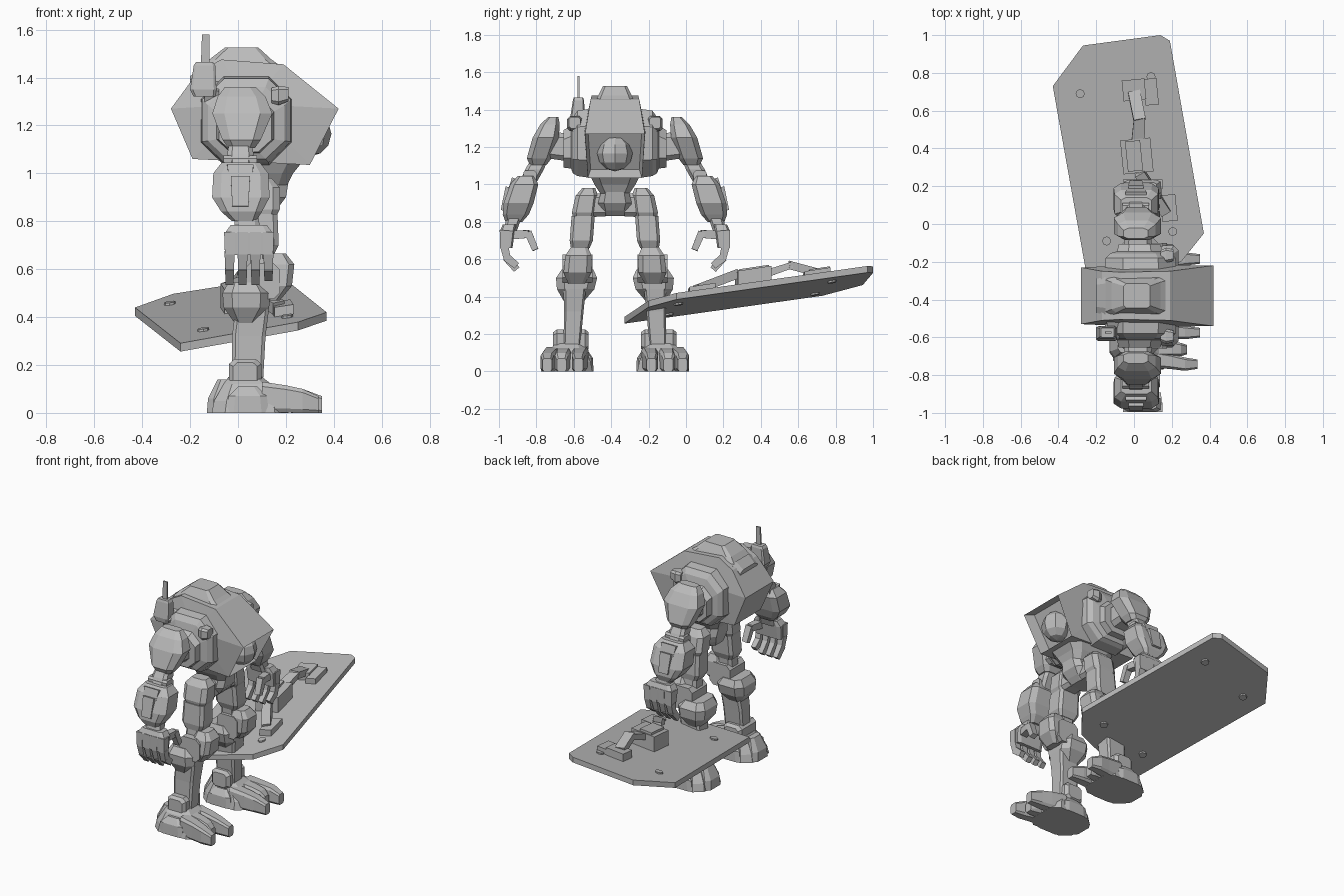
import bpy, bmesh, math
from mathutils import Vector

Y0 = -0.38  # mid-plane of the walker
mat = bpy.data.materials.new("plain grey")
mat.diffuse_color = (0.5, 0.5, 0.5, 1)


def finish(name, bm):
    bmesh.ops.recalc_face_normals(bm, faces=bm.faces)
    me = bpy.data.meshes.new(name)
    bm.to_mesh(me)
    bm.free()
    me.materials.append(mat)
    ob = bpy.data.objects.new(name, me)
    bpy.context.collection.objects.link(ob)
    return ob


def ring(axis, c, a, b, k):
    """Chamfered rectangle around c, across the given axis."""
    p, q = a * (1 - k), b * (1 - k)
    out = []
    for u, v in ((a, -q), (a, q), (p, b), (-p, b), (-a, q), (-a, -q), (-p, -b), (p, -b)):
        d = {'z': (u, v, 0), 'y': (u, 0, v), 'x': (0, u, v)}[axis]
        out.append(Vector(c) + Vector(d))
    return out


def loft(name, secs, axis='z', k=0.35, sides=(1, -1)):
    """Sections (x, y, z, half_a, half_b) joined; y measured from the mid-plane."""
    for s in sides:
        bm = bmesh.new()
        rows = []
        for x, y, z, a, b in secs:
            rows.append([bm.verts.new((p.x, p.y * s + Y0, p.z)) for p in ring(axis, (x, y, z), a, b, k)])
        for r, t in zip(rows, rows[1:]):
            for i in range(8):
                j = (i + 1) % 8
                bm.faces.new((r[i], r[j], t[j], t[i]))
        bm.faces.new(rows[0])
        bm.faces.new(rows[-1])
        finish(name + ("" if len(sides) == 1 else "_left" if s > 0 else "_right"), bm)


def bar(name, p, q, w, h, sides=(1, -1), y0=Y0, taper=0.85):
    """Box beam from p to q."""
    for s in sides:
        a, b = (Vector((v[0], v[1] * s + y0, v[2])) for v in (p, q))
        d = (b - a).normalized()
        u = d.cross(Vector((1, 0, 0)))
        u = u.normalized() if u.length > 0.1 else Vector((0, 1, 0))
        n = d.cross(u)
        bm = bmesh.new()
        for c, t in ((a, 1), (b, taper)):
            for i, j in ((1, 1), (1, -1), (-1, 1), (-1, -1)):
                bm.verts.new(c + n * (w * i * t) + u * (h * j * t))
        bmesh.ops.convex_hull(bm, input=bm.verts)
        bmesh.ops.dissolve_limit(bm, angle_limit=0.02, verts=bm.verts, edges=bm.edges)
        finish(name + ("" if len(sides) == 1 else "_left" if s > 0 else "_right"), bm)


# ---- torso shell with recessed cockpit opening
bm = bmesh.new()
for x, z, w in ((-.28, 1.27, .15), (-.19, 1.06, .14), (.30, 1.035, .145), (.42, 1.27, .16),
                (.19, 1.455, .13), (-.07, 1.475, .125), (-.17, 1.42, .13), (.05, 1.29, .165)):
    for s in (1, -1):
        bm.verts.new((x, Y0 + w * s, z))
bmesh.ops.convex_hull(bm, input=bm.verts)
bmesh.ops.dissolve_limit(bm, angle_limit=0.03, verts=bm.verts, edges=bm.edges)
bmesh.ops.recalc_face_normals(bm, faces=bm.faces)
bm.normal_update()
nose = max(bm.faces, key=lambda f: f.normal.x - f.normal.z * 0.5)
bmesh.ops.inset_region(bm, faces=[nose], thickness=0.022)
n = nose.normal.copy()
for v in nose.verts:
    v.co -= n * 0.07
finish("torso_shell", bm)

# cockpit canopy
bm = bmesh.new()
bmesh.ops.create_uvsphere(bm, u_segments=8, v_segments=6, radius=0.095)
bmesh.ops.translate(bm, verts=bm.verts, vec=(.295, Y0, 1.165))
finish("cockpit_canopy", bm)

# top hatch, belly and pelvis
loft("top_hatch", [(.02, 0, 1.44, .17, .105), (.01, 0, 1.475, .13, .09), (.015, 0, 1.525, .07, .065)], k=.2, sides=(1,))
loft("back_plate", [(-.15, 0, 1.40, .1, .05), (-.2, 0, 1.36, .09, .045)], axis='x', sides=(1,))
loft("waist", [(.10, 0, 1.05, .17, .135), (.10, 0, 1.0, .13, .11), (.10, 0, .94, .10, .07)], sides=(1,))
loft("pelvis", [(.10, 0, .96, .11, .075), (.10, 0, .90, .10, .09), (.09, 0, .86, .08, .075), (.08, 0, .83, .06, .06)], sides=(1,))

# sensor box and antenna on the right shoulder
loft("sensor_box", [(-.14, -.2, 1.32, .045, .035), (-.145, -.2, 1.35, .055, .04), (-.14, -.195, 1.45, .045, .03),
                    (-.14, -.195, 1.465, .035, .025)], k=.2, sides=(1,))
bar("antenna", (-.137, -.195, 1.45), (-.135, -.195, 1.58), .018, .006, sides=(1,))
bar("sensor_mount", (-.11, -.12, 1.36), (-.11, -.22, 1.32), .035, .03, sides=(1,))

# shoulder joints and small lamps
loft("shoulder_collar", [(.035, .13, 1.22, .19, .185), (.035, .2, 1.22, .185, .175), (.035, .225, 1.21, .16, .15),
                         (.03, .235, 1.2, .12, .115), (.03, .275, 1.19, .11, .1)], axis='y', k=.5)
loft("shoulder_axle", [(.02, .26, 1.2, .075, .075), (.02, .36, 1.21, .07, .07)], axis='y')
loft("lamp", [(.14, .21, 1.325, .03, .032), (.17, .215, 1.325, .04, .04), (.21, .215, 1.33, .03, .03)], axis='x')
bar("lamp_bracket", (.16, .15, 1.28), (.17, .21, 1.32), .02, .02)

# arms
loft("shoulder_armour", [(.01, .33, 1.36, .065, .028), (.015, .347, 1.32, .1, .052), (.018, .37, 1.25, .125, .07),
                         (.015, .405, 1.14, .08, .066), (.015, .41, 1.105, .055, .045)], k=.4)
loft("upper_arm", [(.01, .40, 1.14, .045, .045), (.01, .43, 1.08, .055, .05), (.01, .47, 1.0, .045, .045)])
loft("elbow", [(-.06, .455, 1.04, .035, .035), (.08, .455, 1.04, .035, .035)], axis='x')
loft("forearm", [(.012, .475, 1.045, .08, .045), (.012, .485, 1.0, .115, .075), (.012, .515, .9, .12, .08),
                 (.015, .53, .84, .085, .07), (.025, .54, .80, .05, .045)], k=.3)
bar("forearm_panel", (.01, .565, .985), (.01, .594, .86), .04, .02)
bar("elbow_guard", (.01, .53, 1.03), (.01, .555, .96), .055, .022)
loft("wrist", [(.035, .54, .82, .05, .04), (.04, .56, .75, .055, .035)])
loft("palm", [(.045, .565, .785, .075, .035), (.045, .575, .75, .1, .04), (.045, .58, .66, .095, .032)], k=.25)
for i in range(4):
    x = -.035 + .054 * i
    low = .02 if i == 3 else 0
    bar(f"knuckle_{i+1}", (x, .59, .755), (x, .592, .66), .023, .026)
    bar(f"finger_{i+1}", (x, .592, .67), (x, .575, .6), .021, .022)
    bar(f"fingertip_{i+1}", (x, .58, .61), (x, .525, .545 + low), .019, .022)
bar("thumb_base", (.1, .56, .73), (.115, .46, .735), .025, .024)
bar("thumb_tip", (.115, .465, .745), (.12, .425, .65), .022, .02)

# legs
loft("hip_axle", [(.1, .05, .89, .06, .06), (.1, .14, .89, .065, .065)], axis='y')
loft("upper_thigh", [(.09, .14, .98, .05, .035), (.09, .15, .94, .085, .06), (.09, .165, .85, .085, .065), (.09, .17, .80, .06, .05)])
loft("lower_thigh", [(.09, .17, .83, .075, .062), (.09, .18, .70, .08, .062), (.09, .185, .66, .06, .05)], k=.25)
loft("knee_link", [(.09, .18, .72, .05, .045), (.08, .2, .48, .055, .05)])
loft("knee_joint", [(.1, .12, .55, .075, .075), (.1, .28, .55, .075, .075)], axis='y')
loft("kneecap", [(.16, .19, .665, .04, .045), (.17, .195, .62, .065, .07), (.16, .2, .53, .065, .075), (.13, .205, .47, .045, .045)])
loft("calf_armour", [(.03, .2, .545, .07, .085), (.035, .205, .5, .1, .11), (.035, .21, .44, .095, .1),
                     (.03, .22, .37, .04, .05)], k=.4)
loft("shin", [(.06, .215, .44, .07, .06), (.045, .22, .32, .07, .052), (.04, .23, .14, .065, .045)], k=.2)
loft("ankle", [(.03, .14, .165, .05, .045), (.03, .16, .165, .068, .06), (.03, .31, .165, .068, .06), (.03, .33, .165, .05, .045)], axis='y')

# feet
loft("foot", [(.05, .255, 0, .16, .135), (.05, .255, .05, .15, .125), (.04, .25, .12, .1, .095), (.03, .245, .15, .07, .07)])
loft("heel", [(-.065, .25, 0, .065, .085), (-.065, .25, .06, .06, .075), (-.05, .25, .14, .035, .05)], k=.4)
for nm, y, x1, y1 in (("inner", .185, .35, .195), ("middle", .275, .28, .285), ("outer", .335, .335, .362)):
    loft(nm + "_toe", [(.1, y, .065, .045, .065), (.2, (y + y1) / 2, .058, .04, .057), (.27 if x1 > .3 else .25, y1, .05, .035, .05),
                       (x1, y1, .035, .025, .035)], axis='x', k=.3)
for nm, y in (("inner", .145), ("outer", .365)):
    loft(nm + "_foot_guard", [(.04, y, 0, .09, .03), (.04, y, .07, .08, .028), (.04, y + (.255 - y) * .15, .11, .04, .018)])


# ---- shield: slabs sheared onto one tilted plane
def slab(name, pts, lo, hi):
    bm = bmesh.new()
    rows = [[bm.verts.new((x, y, .378 + .136 * x + .165 * y + h)) for x, y in pts] for h in (lo, hi)]
    for i in range(len(pts)):
        j = (i + 1) % len(pts)
        bm.faces.new((rows[0][i], rows[0][j], rows[1][j], rows[1][i]))
    bm.faces.new(rows[0])
    bm.faces.new(rows[1])
    finish(name, bm)


def rect(x, y, a, b, t=0.1):
    c, s = math.cos(t), math.sin(t)
    return [(x + u * a * c - v * b * s, y + u * a * s + v * b * c) for u, v in ((1, 1), (-1, 1), (-1, -1), (1, -1))]


slab("shield_plate", [(-.43, .73), (-.27, .945), (.14, 1.0), (.19, .97), (.37, -.05), (.25, -.2), (-.24, -.33)], -.035, 0)
for i, (x, y) in enumerate(((-.285, .69), (-.145, -.09), (.205, -.04), (.09, .78))):
    slab(f"shield_bolt_{i+1}", [(x + .024 * math.cos(t * math.pi / 4), y + .024 * math.sin(t * math.pi / 4)) for t in range(8)], -.045, .01)

# shield grip and arm brace
slab("grip_mount", rect(.185, .085, .04, .07), 0, .04)
slab("brace_mount", rect(.09, .7, .035, .07), 0, .035)
slab("brace_foot", rect(0, .71, .06, .055), 0, .05)
slab("brace_block", rect(.015, .36, .08, .09), 0, .1)
slab("brace_block_cap", rect(0, .36, .04, .08), .1, .115)
bar("grip_bar", (.17, .06, .44), (.03, .27, .52), .028, .025, (1,), 0, 1)
bar("brace_rear_bar", (.02, .42, .52), (.03, .57, .57), .035, .02, (1,), 0)
bar("brace_front_bar", (.03, .55, .57), (0, .7, .53), .032, .022, (1,), 0, 1)
